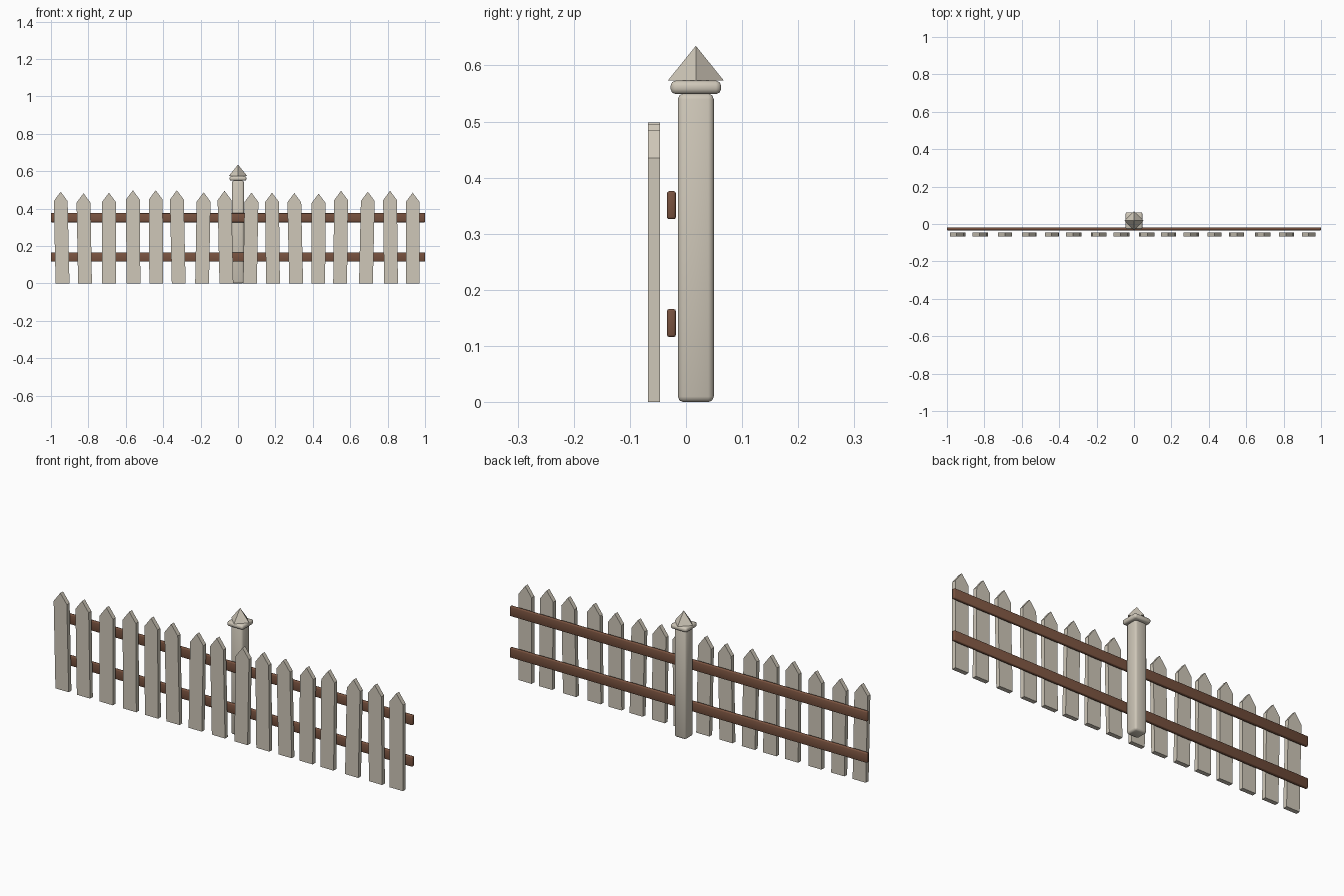
import bpy, bmesh

if "Cube" in bpy.data.objects:
    bpy.data.objects.remove(bpy.data.objects["Cube"])


def material(name, color):
    m = bpy.data.materials.new(name)
    m.diffuse_color = (*color, 1)
    m.use_nodes = True
    m.node_tree.nodes["Principled BSDF"].inputs["Base Color"].default_value = m.diffuse_color
    return m


PALE = material("weathered white", (0.62, 0.57, 0.48))
BROWN = material("brown wood", (0.19, 0.085, 0.05))


def finish(name, bm, mat):
    bmesh.ops.recalc_face_normals(bm, faces=bm.faces)
    mesh = bpy.data.meshes.new(name)
    bm.to_mesh(mesh)
    bm.free()
    mesh.materials.append(mat)
    ob = bpy.data.objects.new(name, mesh)
    bpy.context.collection.objects.link(ob)
    return ob


def rounded_box(name, lo, hi, radius, segments, mat):
    bm = bmesh.new()
    bmesh.ops.create_cube(bm, size=1)
    for v in bm.verts:
        v.co = [(a + b) / 2 + c * (b - a) for a, b, c in zip(lo, hi, v.co)]
    bmesh.ops.bevel(bm, geom=bm.edges[:], offset=radius, segments=segments,
                    profile=0.5, affect='EDGES')
    for f in bm.faces:
        f.smooth = True
    return finish(name, bm, mat)


def picket(name, x, lean, top):
    # pointed board outline, extruded front to back
    w, shoulder = 0.037, top - 0.05
    outline = [(x + lean - w, 0), (x + lean + w, 0), (x + w, shoulder),
               (x, top), (x - w, shoulder)]
    bm = bmesh.new()
    face = bm.faces.new([bm.verts.new((px, -0.068, pz)) for px, pz in outline])
    ext = bmesh.ops.extrude_face_region(bm, geom=[face])
    verts = [g for g in ext["geom"] if isinstance(g, bmesh.types.BMVert)]
    bmesh.ops.translate(bm, verts=verts, vec=(0, 0.022, 0))
    return finish(name, bm, PALE)


# pickets: centre, sideways lean at the foot, peak height
PICKETS = [
    (-0.948, 0.010, 0.490), (-0.826, 0.008, 0.482), (-0.690, 0.000, 0.485),
    (-0.562, 0.003, 0.498), (-0.440, 0.003, 0.498), (-0.327, 0.010, 0.498),
    (-0.184, -0.008, 0.487), (-0.072, 0.010, 0.495), (0.072, -0.008, 0.485),
    (0.182, 0.005, 0.485), (0.301, 0.010, 0.483), (0.431, -0.002, 0.480),
    (0.551, -0.005, 0.495), (0.694, -0.010, 0.490), (0.813, 0.005, 0.495),
    (0.934, 0.000, 0.485)]
for i, spec in enumerate(PICKETS):
    picket(f"picket_{i + 1}", *spec)

# horizontal rails
for name, z in (("lower_rail", 0.141), ("upper_rail", 0.351)):
    rounded_box(name, (-1, -0.034, z - 0.025), (1, -0.018, z + 0.025),
                0.004, 2, BROWN)

# post with collar
PY = 0.0175
rounded_box("post", (-0.032, PY - 0.032, 0), (0.032, PY + 0.032, 0.55),
            0.01, 2, PALE)
rounded_box("post_collar", (-0.045, PY - 0.045, 0.549),
            (0.045, PY + 0.045, 0.573), 0.009, 2, PALE)

# four-sided cap with its corners facing the axes
bm = bmesh.new()
apex = bm.verts.new((0, PY, 0.635))
base = [bm.verts.new((0.05 * dx, PY + 0.05 * dy, 0.573))
        for dx, dy in ((1, 0), (0, 1), (-1, 0), (0, -1))]
bm.faces.new(base)
for i in range(4):
    bm.faces.new((base[i], base[(i + 1) % 4], apex))
finish("post_cap", bm, PALE)
